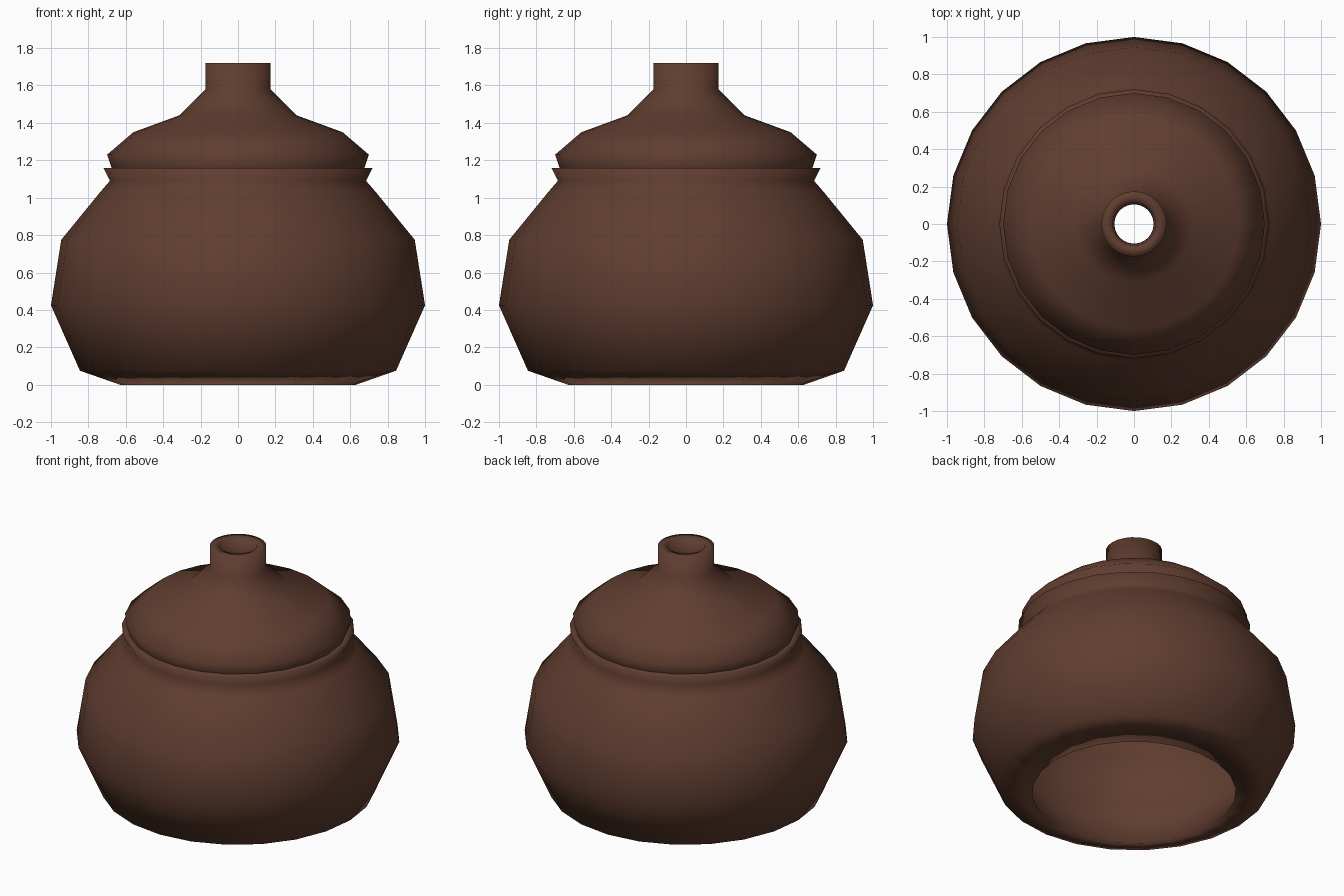
import bpy
import bmesh
from math import tau
from mathutils import Matrix, Vector

SIDES = 24

cube = bpy.data.objects.get("Cube")
if cube:
    bpy.data.objects.remove(cube, do_unlink=True)

# Single brown clay colour
clay = bpy.data.materials.new("brown clay")
clay.use_nodes = True
colour = (0.117, 0.047, 0.029, 1.0)
clay.diffuse_color = colour
bsdf = clay.node_tree.nodes["Principled BSDF"]
bsdf.inputs["Base Color"].default_value = colour
bsdf.inputs["Roughness"].default_value = 0.8


def lathe(name, profile):
    """Turn a closed (radius, height) outline about the z axis."""
    bm = bmesh.new()
    rings = []
    for i in range(SIDES):
        turn = Matrix.Rotation(tau * i / SIDES, 3, "Z")
        rings.append([bm.verts.new(turn @ Vector((r, 0, z))) for r, z in profile])
    count = len(profile)
    for i in range(SIDES):
        a, b = rings[i], rings[(i + 1) % SIDES]
        for j in range(count):
            k = (j + 1) % count
            bm.faces.new((a[j], b[j], b[k], a[k])).smooth = True
    bmesh.ops.recalc_face_normals(bm, faces=bm.faces)
    mesh = bpy.data.meshes.new(name)
    bm.to_mesh(mesh)
    bm.free()
    mesh.materials.append(clay)
    obj = bpy.data.objects.new(name, mesh)
    bpy.context.collection.objects.link(obj)
    return obj


# Pot wall: sharp open foot, shoulder and flared rim
body_outer = [(0.63, 0), (0.845, 0.075), (1.0, 0.425), (0.945, 0.775),
              (0.737, 1.03), (0.685, 1.09), (0.72, 1.16)]
body_inner = [(0.655, 1.16), (0.62, 1.07), (0.87, 0.75), (0.89, 0.43)]
lathe("pot_body", body_outer + body_inner)

# Domed lid with a hollow neck and a short skirt inside the rim
lid_outer = [(0.655, 1.09), (0.675, 1.155), (0.70, 1.23), (0.56, 1.35),
             (0.315, 1.44), (0.175, 1.58), (0.175, 1.72)]
lid_inner = [(0.115, 1.72), (0.105, 1.55), (0.28, 1.38), (0.53, 1.29),
             (0.63, 1.21), (0.62, 1.10)]
lathe("lid", lid_outer + lid_inner)
